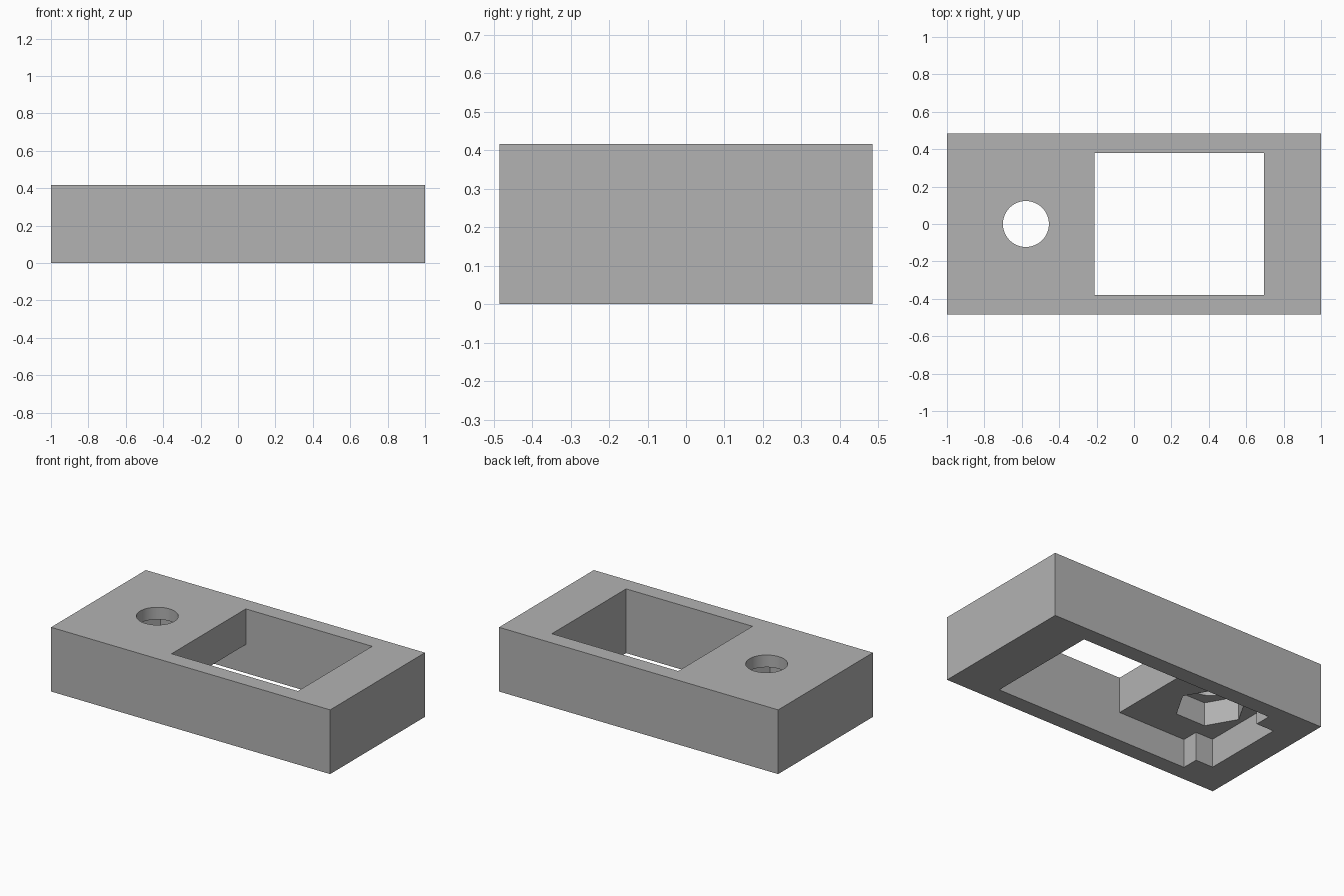
import bpy
import bmesh
from math import cos, sin, tau, radians
from mathutils import Vector

if "Cube" in bpy.data.objects:
    bpy.data.objects.remove(bpy.data.objects["Cube"])

HEIGHT = 0.416
POCKET_TOP = 0.185
NUT_TOP = 0.337
HOLE_X = -0.578


def prism(name, points, direction):
    """Closed solid: a polygon swept along a direction."""
    bm = bmesh.new()
    base = bm.faces.new([bm.verts.new(p) for p in points])
    swept = bmesh.ops.extrude_face_region(bm, geom=[base], use_keep_orig=True)
    moved = [g for g in swept["geom"] if isinstance(g, bmesh.types.BMVert)]
    bmesh.ops.translate(bm, verts=moved, vec=Vector(direction))
    bmesh.ops.recalc_face_normals(bm, faces=bm.faces)
    mesh = bpy.data.meshes.new(name)
    bm.to_mesh(mesh)
    bm.free()
    obj = bpy.data.objects.new(name, mesh)
    bpy.context.collection.objects.link(obj)
    return obj


def box(name, x0, x1, half_y, z0, z1):
    corners = [(x0, -half_y, z0), (x1, -half_y, z0), (x1, half_y, z0), (x0, half_y, z0)]
    return prism(name, corners, (0, 0, z1 - z0))


def round_prism(name, sides, radius, z0, z1):
    ring = [(HOLE_X + radius * cos(tau * i / sides), radius * sin(tau * i / sides), z0)
            for i in range(sides)]
    return prism(name, ring, (0, 0, z1 - z0))


# Solid block
housing = box("housing", -1, 1, 0.485, 0, HEIGHT)
grey = bpy.data.materials.new("plain grey")
grey.use_nodes = True
grey.diffuse_color = (0.45, 0.45, 0.45, 1)
grey.node_tree.nodes["Principled BSDF"].inputs["Base Color"].default_value = grey.diffuse_color
housing.data.materials.append(grey)

# Window through the top, stepping into a wider pocket below
step = [(0.695, -0.1), (0.695, 0.6), (-0.21, 0.6),
        (-0.21, POCKET_TOP), (-0.695, POCKET_TOP), (-0.695, -0.1)]
cutters = [
    prism("window_cutter", [(x, -0.38, z) for x, z in step], (0, 0.76, 0)),
    # Narrower end of the pocket
    box("pocket_end_cutter", -0.82, -0.5, 0.272, -0.1, POCKET_TOP),
    # Hexagonal nut recess and the round screw hole above it
    round_prism("nut_cutter", 6, 0.21, 0.1, NUT_TOP),
    round_prism("hole_cutter", 48, 0.123, 0.3, 0.6),
]

bpy.context.view_layer.objects.active = housing
housing.select_set(True)
for cutter in cutters:
    cutter.hide_render = True
    cut = housing.modifiers.new(cutter.name, "BOOLEAN")
    cut.operation = "DIFFERENCE"
    cut.solver = "EXACT"
    cut.object = cutter
    bpy.ops.object.modifier_apply(modifier=cut.name)
    bpy.data.objects.remove(cutter)

# Smooth hole wall, sharp edges elsewhere
bpy.ops.object.shade_smooth_by_angle(angle=radians(30))
